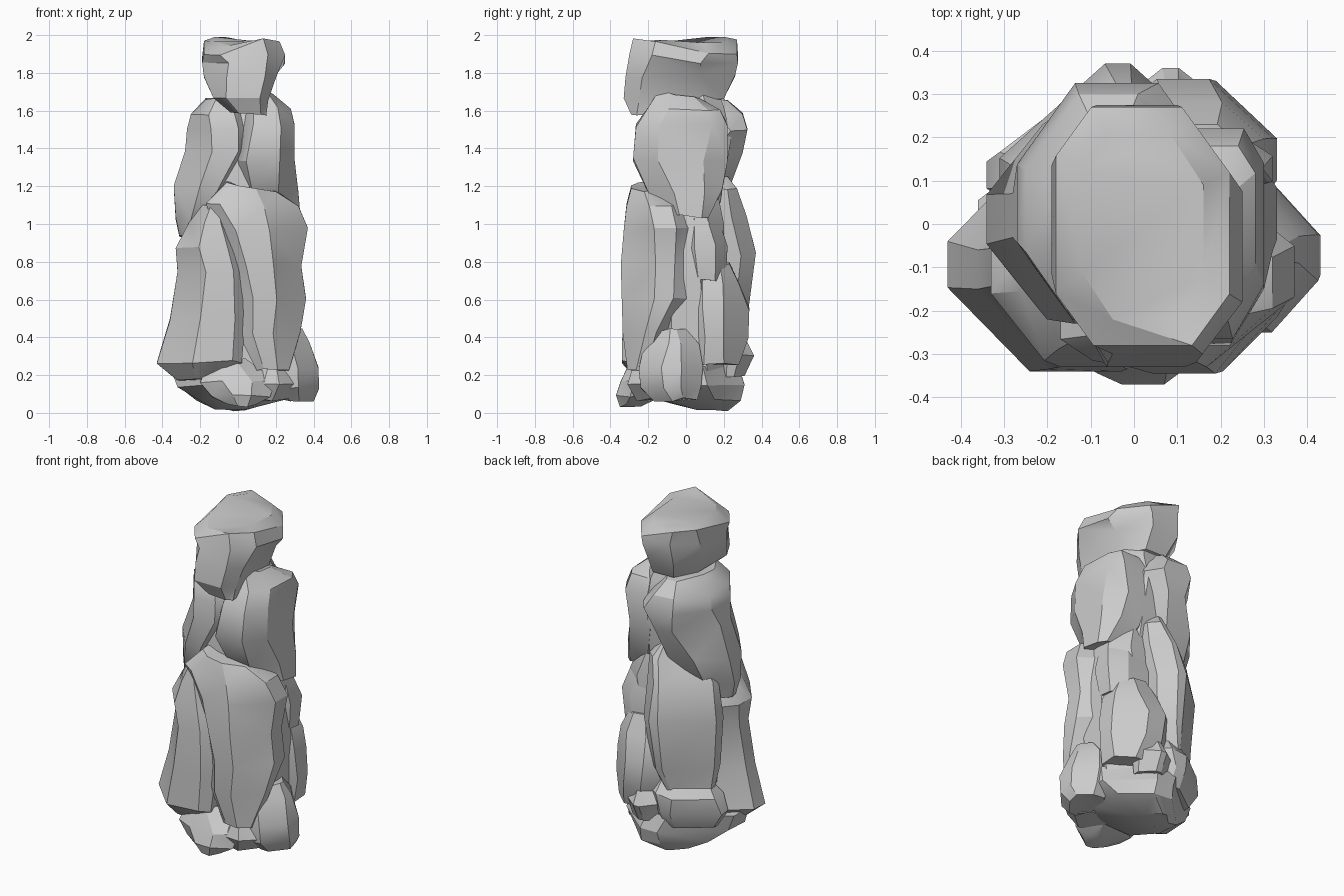
import bpy, bmesh, math, random

random.seed(4)


def rock(name, layers, cuts=(.35, .35, .35, .35), jitter=.01):
    """Loft a faceted stone. layer = (z, x0, x1, y0, y1[, x tilt, y tilt, saddle]);
    cuts = chamfer share of the front-left, front-right, back-right, back-left corners."""
    bm = bmesh.new()
    rings = []
    for z, x0, x1, y0, y1, *tilt in layers:
        tx, ty, s = (tilt + [0, 0, 0])[:3]
        w, d = x1 - x0, y1 - y0
        a, b, c, e = [k + random.uniform(-.06, .06) for k in cuts]
        outline = [(x0, y0 + a * d), (x0 + a * w, y0), (x1 - b * w, y0), (x1, y0 + b * d),
                   (x1, y1 - c * d), (x1 - c * w, y1), (x0 + e * w, y1), (x0, y1 - e * d)]
        cx, cy = (x0 + x1) / 2, (y0 + y1) / 2
        rings.append([bm.verts.new((x, y, z + tx * (x - cx) + ty * (y - cy)
                                    + s * (x - cx) * (y - cy)
                                    + random.uniform(-jitter, jitter)))
                      for x, y in outline])
    for low, high in zip(rings, rings[1:]):
        for i in range(8):
            j = (i + 1) % 8
            bm.faces.new((low[i], low[j], high[j], high[i]))
    bm.faces.new(rings[0][::-1])
    bm.faces.new(rings[-1])
    bmesh.ops.triangulate(bm, faces=bm.faces[:])
    bmesh.ops.recalc_face_normals(bm, faces=bm.faces[:])
    # smooth shading with the hard breaks kept sharp
    for f in bm.faces:
        f.smooth = True
    for e in bm.edges:
        e.smooth = e.calc_face_angle(0) < math.radians(30)
    for v in bm.verts:
        v.co.z = min(2, max(0, v.co.z))
    mesh = bpy.data.meshes.new(name)
    bm.to_mesh(mesh)
    bm.free()
    ob = bpy.data.objects.new(name, mesh)
    bpy.context.collection.objects.link(ob)
    return ob


# Cap stone, top saddles up at the back-left and front-right corners
rock("cap_stone", [
    (1.59, -.04, .15, -.29, -.10, -.15, .1),
    (1.66, -.13, .16, -.33, .20),
    (1.78, -.18, .20, -.32, .26),
    (1.87, -.19, .25, -.30, .275, 0, 0, -.7),
    (1.935, -.18, .22, -.28, .27, 0, 0, -1.2),
    (1.97, -.12, .16, -.22, .21, -.03, .02, -1)], (.27, .2, .3, .2))

# Upper pair of boulders
rock("upper_right_boulder", [
    (1.04, .10, .33, -.10, .12),
    (1.17, .02, .32, -.20, .19),
    (1.34, .00, .30, -.28, .22),
    (1.52, .02, .30, -.265, .22),
    (1.61, .04, .28, -.20, .18),
    (1.68, .06, .19, -.14, .08, 0, -.2)], (.2, .3, .22, .3))
rock("upper_left_boulder", [
    (.93, -.31, -.22, -.08, .06),
    (1.03, -.33, -.10, -.16, .14),
    (1.20, -.34, .02, -.22, .23),
    (1.38, -.28, .10, -.23, .30),
    (1.50, -.27, .12, -.22, .325),
    (1.58, -.25, .10, -.20, .30),
    (1.66, -.17, .03, -.13, .22)], (.33, .3, .22, .4))
rock("neck_stone", [
    (1.10, -.14, .20, -.20, .18),
    (1.45, -.14, .20, -.20, .24),
    (1.62, -.12, .18, -.14, .20),
    (1.70, -.08, .14, -.10, .17)], (.2, .2, .3, .3))

# Tall front slabs
rock("front_right_slab", [
    (.23, .10, .27, -.31, -.18),
    (.42, .00, .33, -.335, -.06),
    (.60, .00, .36, -.34, .06),
    (.78, -.02, .335, -.345, .10),
    (.97, -.12, .37, -.33, .06),
    (1.10, -.17, .32, -.315, .01),
    (1.20, -.06, .20, -.29, -.12, -.15, 0)], (.2, .4, .3, .3))
rock("front_left_slab", [
    (.17, -.32, -.08, -.26, .00),
    (.27, -.43, .02, -.34, .12),
    (.50, -.36, .04, -.335, .12),
    (.74, -.32, .04, -.33, .12),
    (.87, -.33, .00, -.315, .10),
    (1.00, -.26, -.05, -.29, .05),
    (1.10, -.19, -.09, -.27, -.08)], (.42, .15, .35, .35))

# Tall back slab and the core behind the front slabs
rock("back_slab", [
    (.40, -.27, .00, .08, .28),
    (.55, -.29, .05, .04, .33),
    (.84, -.31, .08, .02, .37),
    (1.05, -.27, .09, .02, .32),
    (1.18, -.18, .09, .02, .27),
    (1.25, -.08, .05, .05, .22)], (.15, .2, .25, .6))
rock("core_stone", [
    (.18, -.27, .29, -.20, .20),
    (.70, -.25, .30, -.20, .20),
    (1.00, -.20, .29, -.18, .20),
    (1.15, -.20, .24, -.18, .17)], (.3, .3, .25, .3))
rock("back_wedge", [
    (.70, -.02, .30, .00, .21),
    (.88, -.02, .32, .00, .22),
    (1.03, .00, .28, .00, .17)], (.3, .25, .3, .3))

# Stacked stones on the back right
rock("back_right_stone", [
    (.26, .02, .31, .02, .28),
    (.40, -.02, .33, .00, .33),
    (.55, -.04, .32, .00, .335),
    (.68, .00, .30, .02, .28),
    (.79, .05, .25, .06, .23)], (.2, .25, .35, .3))
rock("back_pebble", [
    (.20, .00, .18, .18, .31),
    (.31, -.03, .20, .18, .36),
    (.38, .02, .15, .18, .32)], (.2, .2, .4, .4))
rock("back_lower_stone", [
    (.18, -.28, .08, .00, .26),
    (.28, -.34, .12, -.02, .31),
    (.38, -.31, .10, .00, .31),
    (.47, -.24, .04, .04, .25)], (.3, .3, .3, .48))

# Foot stones
rock("right_foot", [
    (.07, .22, .40, -.17, .06),
    (.13, .14, .43, -.24, .08),
    (.24, .12, .425, -.25, .09),
    (.36, .16, .38, -.22, .07),
    (.44, .22, .34, -.14, .00)], (.3, .4, .35, .3))
rock("right_front_pebble", [
    (.07, .08, .28, -.26, -.10),
    (.15, .08, .32, -.31, -.10),
    (.24, .12, .28, -.28, -.10)], (.2, .45, .3, .3))
rock("front_foot", [
    (.04, -.06, .10, -.35, -.24),
    (.09, -.14, .17, -.37, -.14),
    (.17, -.20, .20, -.345, -.12),
    (.28, -.15, .04, -.29, -.14)], (.35, .35, .3, .3))
rock("base_stone", [
    (.01, -.12, .04, .06, .22),
    (.07, -.22, .24, -.16, .29),
    (.14, -.32, .32, -.24, .31),
    (.25, -.36, .31, -.24, .28)], (.3, .3, .35, .42))
